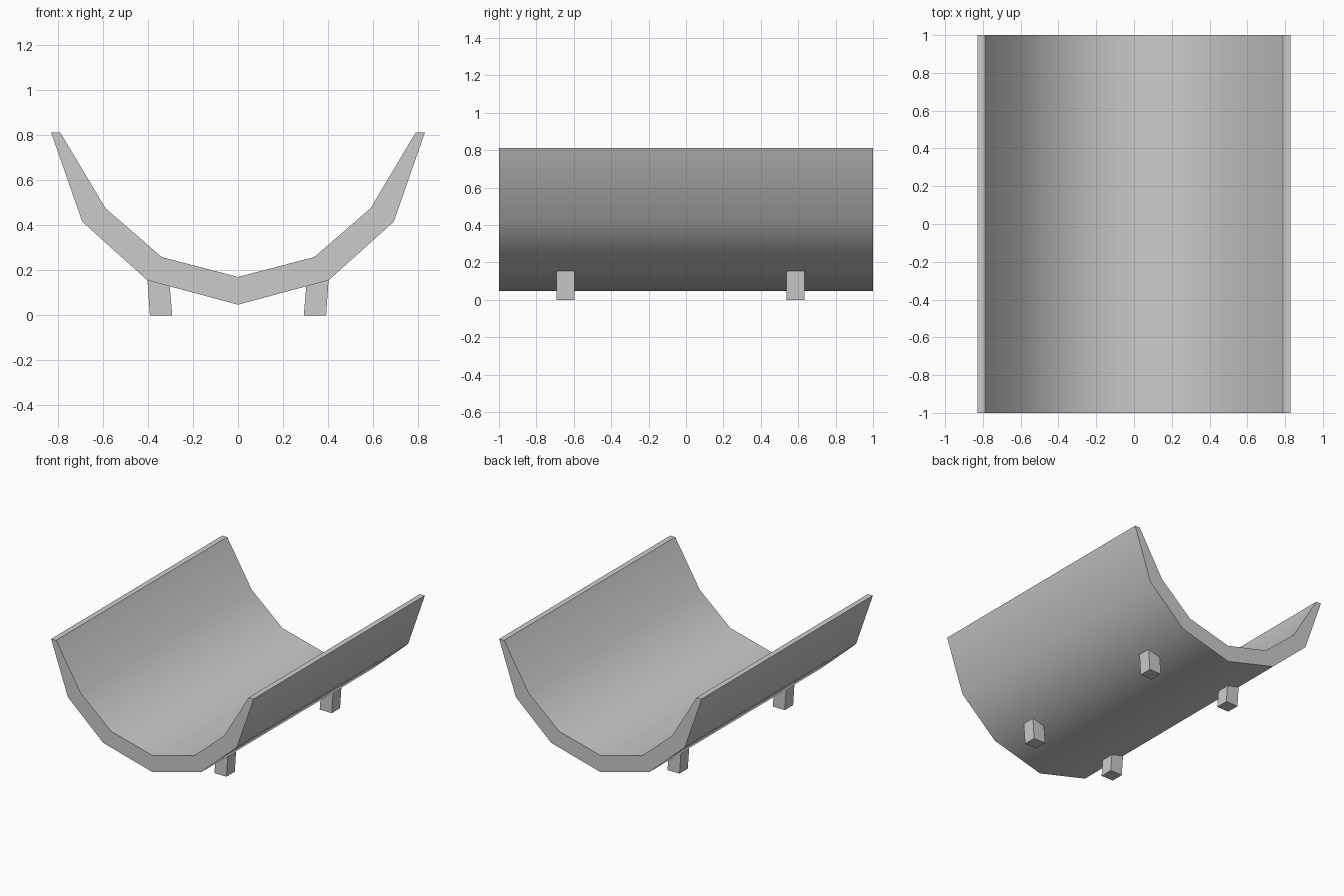
import bpy, bmesh, math

if "Cube" in bpy.data.objects:
    bpy.data.objects.remove(bpy.data.objects["Cube"])


def extrude_profile(name, points, y0, y1):
    """Extrude an (x, z) outline along y into a closed solid."""
    bm = bmesh.new()
    front = [bm.verts.new((x, y0, z)) for x, z in points]
    back = [bm.verts.new((x, y1, z)) for x, z in points]
    bm.faces.new(front)
    bm.faces.new(back[::-1])
    n = len(points)
    for i in range(n):
        j = (i + 1) % n
        bm.faces.new((front[j], front[i], back[i], back[j]))
    bmesh.ops.recalc_face_normals(bm, faces=bm.faces)
    mesh = bpy.data.meshes.new(name)
    bm.to_mesh(mesh)
    bm.free()
    ob = bpy.data.objects.new(name, mesh)
    bpy.context.collection.objects.link(ob)
    return ob


def mirrored(half):
    """Complete a half outline that starts at x = 0, running left to right."""
    return [(-x, z) for x, z in half[:0:-1]] + half


# Curved trough shell
outer = [(0, 0.047), (0.402, 0.155), (0.691, 0.415), (0.829, 0.81)]
inner = [(0, 0.17), (0.338, 0.258), (0.588, 0.475), (0.788, 0.81)]
shell = extrude_profile("trough_shell", mirrored(outer) + mirrored(inner)[::-1], -1, 1)
bpy.context.view_layer.objects.active = shell
shell.select_set(True)
bpy.ops.object.shade_smooth_by_angle(angle=math.radians(40))
shell.select_set(False)

# Four short, slightly slanted legs
leg = [(0.292, 0), (0.391, 0), (0.402, 0.157), (0.303, 0.131)]
for end, y0 in (("front", -0.693), ("back", 0.537)):
    for side, s in (("left", -1), ("right", 1)):
        extrude_profile(f"{end}_{side}_leg", [(s * x, z) for x, z in leg], y0, y0 + 0.097)
